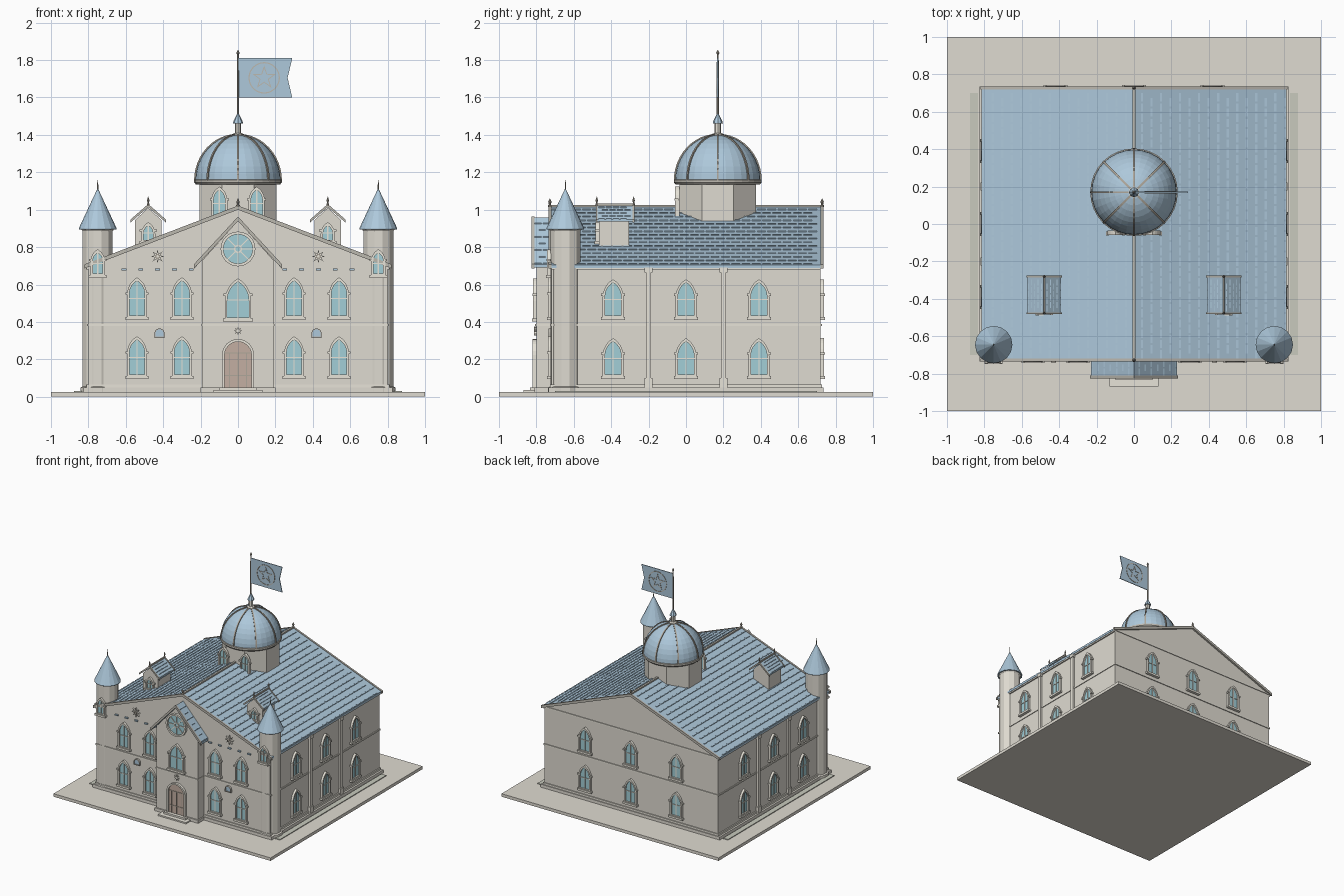
import bpy, math
from math import sin, cos, pi, radians
from mathutils import Matrix, Vector

if "Cube" in bpy.data.objects:
    bpy.data.objects.remove(bpy.data.objects["Cube"])

COL = dict(stone=(.74, .71, .64), trim=(.80, .77, .69), roof=(.42, .58, .71), glass=(.36, .62, .68),
           wood=(.55, .43, .36), metal=(.42, .38, .32), edge=(.50, .48, .43), grass=(.58, .59, .51))
MAT = {}
for k, c in COL.items():
    MAT[k] = bpy.data.materials.new(k)
    MAT[k].diffuse_color = (*c, 1)
I = Matrix.Identity(4)

def mesh(name, verts, faces, mat, M=I):
    me = bpy.data.meshes.new(name)
    me.from_pydata([M @ Vector(v) for v in verts], [], faces)
    me.materials.append(MAT[mat])
    ob = bpy.data.objects.new(name, me)
    bpy.context.collection.objects.link(ob)
    return ob

def prism(name, prof, y0, y1, mat, M=I):
    """Extrude an xz profile along y."""
    n = len(prof)
    v = [(x, y, z) for y in (y0, y1) for x, z in prof]
    f = [tuple(range(n)), tuple(range(2 * n - 1, n - 1, -1))]
    f += [(i, i + n, (i + 1) % n + n, (i + 1) % n) for i in range(n)]
    return mesh(name, v, f, mat, M)

def ring(name, outer, inner, y0, y1, mat, M=I):
    """Closed frame between two xz outlines with equal point counts."""
    n = len(outer)
    v = [(x, y, z) for p, y in ((outer, y0), (inner, y0), (inner, y1), (outer, y1)) for x, z in p]
    f = [(a * n + i, a * n + (i + 1) % n, (a + 1) % 4 * n + (i + 1) % n, (a + 1) % 4 * n + i)
         for a in range(4) for i in range(n)]
    return mesh(name, v, f, mat, M)

def box(name, x0, x1, y0, y1, z0, z1, mat, M=I):
    return prism(name, [(x0, z0), (x1, z0), (x1, z1), (x0, z1)], y0, y1, mat, M)

def revolve(name, prof, n, mat, x=0, y=0, turn=0.0, smooth=False):
    """Turn an rz profile round a vertical axis."""
    v = [(x + r * cos(turn + 2 * pi * i / n), y + r * sin(turn + 2 * pi * i / n), z) for r, z in prof for i in range(n)]
    f = [(k * n + i, k * n + (i + 1) % n, (k + 1) * n + (i + 1) % n, (k + 1) * n + i)
         for k in range(len(prof) - 1) for i in range(n)]
    f += [tuple(range(n - 1, -1, -1)), tuple(range(len(v) - n, len(v)))]
    ob = mesh(name, v, f, mat)
    if smooth:
        for p in ob.data.polygons:
            p.use_smooth = len(p.vertices) == 4
    return ob

def at(x, y, z, deg=0):
    return Matrix.Translation((x, y, z)) @ Matrix.Rotation(radians(deg), 4, 'Z')

def arch(w, h, pointed=True, lift=0.0):
    a, r = w / 2, (w if pointed else w / 2)
    top = r * sin(pi / 3) if pointed else a
    end, c = (pi / 3, -a) if pointed else (pi / 2, 0)
    right = [(c + r * cos(end * i / 6), h - top + r * sin(end * i / 6) + lift) for i in range(7)]
    right = [(a, lift)] + right
    return right + [(-x, z) for x, z in right[-2::-1]]

def circle(r, n=24):
    return [(r * cos(2 * pi * i / n), r * sin(2 * pi * i / n)) for i in range(n)]

def star(n, R, r):
    return [((R, r)[i % 2] * sin(pi * i / n), (R, r)[i % 2] * cos(pi * i / n)) for i in range(2 * n)]

def window(name, M, w, h, sill=True):
    ring(name + "_frame", arch(w + .026, h + .018), arch(w, h - .008, lift=.008), -.018, .004, 'trim', M)
    prism(name + "_glass", arch(w + .004, h), -.006, .004, 'glass', M)
    box(name + "_mullion", -.003, .003, -.012, 0, 0, h, 'trim', M)
    box(name + "_bar", -w / 2, w / 2, -.011, 0, h * .5, h * .5 + .005, 'trim', M)
    if sill:
        box(name + "_sill", -w / 2 - .022, w / 2 + .022, -.024, .004, -.014, .002, 'trim', M)
        for s in (-1, 1):
            box(name + "_label_stop", s * (w / 2 + .013) - .008, s * (w / 2 + .013) + .008, -.022, 0,
                h * .62, h * .62 + .012, 'trim', M)

def chevron(half, ze, zr, t):
    return [(-half, ze), (0, zr), (half, ze), (half, ze - t), (0, zr - t), (-half, ze - t)]

def tiled_roof(name, half, ze, zr, t, y0, y1, rows, tile, M=I):
    """Gable roof slab with staggered raised tiles."""
    prism(name, chevron(half, ze, zr, t), y0, y1, 'roof', M)
    v, f = [], []
    for s in (-1, 1):
        for k in range(rows):
            a, b = (k + .72) / rows, (k + .95) / rows
            y = y0 + .006 + (k % 2) * tile * .5
            while y + tile * .85 < y1:
                for yy in (y, y + tile * .8):
                    for q, d in ((a, -.004), (b, -.004), (b, .005), (a, .002)):
                        v.append(M @ Vector((s * half * q, yy, zr + (ze - zr) * q + d)))
                o = len(v) - 8
                f += [tuple(o + i for i in q) for q in
                      ((0, 1, 2, 3), (7, 6, 5, 4), (0, 4, 5, 1), (1, 5, 6, 2), (2, 6, 7, 3), (3, 7, 4, 0))]
                y += tile
    mesh(name + "_tiles", v, f, 'roof')

def finial(name, x, y, z, h, r=.007):
    revolve(name, [(r * 1.5, z), (r * 1.5, z + h * .2), (r * .7, z + h * .3), (r * 1.3, z + h * .6), (.001, z + h)],
            8, 'metal', x, y)

# ground slab, grass strips, steps
box("ground_slab", -1, 1, -1, 1, 0, .025, 'stone')
for s in (-1, 1):
    box("side_strip", s * .855 - .022, s * .855 + .022, -.7, .7, .02, .031, 'grass')
box("lower_step", -.13, .13, -.87, -.78, .02, .036, 'trim')
box("upper_step", -.10, .10, -.835, -.78, .02, .050, 'trim')

# main hall, plinth and string courses
prism("main_hall", [(-.8, .02), (.8, .02), (.8, .695), (0, 1.0), (-.8, .695)], -.72, .72, 'stone')
box("plinth", -.825, .825, -.735, .735, .02, .05, 'stone')
box("plinth_moulding", -.81, .81, -.728, .728, .05, .066, 'trim')
box("string_course", -.806, .806, -.727, .727, .378, .390, 'trim')
box("back_eaves_course", -.8, .8, .71, .726, .69, .702, 'trim')
tiled_roof("main_roof", .815, .705, 1.018, .016, -.725, .725, 16, .055)
for y in (-.735, .72):
    prism("gable_edging", chevron(.82, .708, 1.022, .022), y, y + .015, 'edge')
box("roof_ridge", -.008, .008, -.73, .73, 1.008, 1.026, 'edge')
for y in (-.728, .728):
    finial("ridge_finial", 0, y, 1.015, .045)

# side pilasters and eaves
for s in (-1, 1):
    M = at(s * .8, 0, 0, 90 * s)
    for u in (-.2, .2):
        box("pilaster", u - .014, u + .014, -.016, .01, .05, .69, 'trim', M)
        for z0, z1 in ((.05, .10), (.665, .692)):
            box("pilaster_block", u - .022, u + .022, -.022, .01, z0, z1, 'trim', M)
    box("eaves_moulding", -.72, .72, -.01, .01, .68, .697, 'trim', M)

# windows on all walls
for z in (.11, .425):
    for x in (-.54, -.3, .3, .54):
        window("front_window", at(x, -.72, z), .08, .195)
    for u in (-.39, 0, .39):
        window("right_window", at(.8, u, z, 90), .085, .185)
        window("left_window", at(-.8, u, z, -90), .085, .185)
    for x in (-.42, 0, .42):
        window("back_window", at(x, .72, z, 180), .085, .185)

# front porch bay
prism("porch", [(-.19, .02), (.19, .02), (.19, .73), (0, .94), (-.19, .73)], -.8, -.7, 'stone')
box("porch_plinth", -.2, .2, -.81, -.7, .02, .05, 'stone')
tiled_roof("porch_roof", .23, .708, .958, .018, -.815, -.715, 7, .045)
prism("porch_edging", chevron(.234, .71, .963, .024), -.825, -.81, 'edge')
window("porch_window", at(0, -.8, .415), .115, .2)
box("porch_string", -.194, .194, -.807, -.7, .378, .388, 'trim')

# round window
M = at(0, -.8, .79)
ring("round_window_frame", circle(.093), circle(.078), -.02, .004, 'trim', M)
prism("round_window_glass", circle(.08), -.006, .004, 'glass', M)
ring("round_window_hub", circle(.022, 16), circle(.014, 16), -.014, 0, 'trim', M)
for k in range(8):
    box("round_window_spoke", .018, .08, -.012, 0, -.003, .003, 'trim', M @ Matrix.Rotation(k * pi / 4, 4, 'Y'))

# door
M = at(0, -.8, .05)
ring("door_frame", arch(.172, .258, False), arch(.144, .244, False), -.02, .004, 'trim', M)
prism("door", arch(.146, .245, False), -.008, .004, 'wood', M)
for x in (-.045, 0, .045):
    box("door_groove", x - .002, x + .002, -.011, 0, 0, .18, 'metal', M)
for z in (.06, .18):
    box("door_band", -.072, .072, -.011, 0, z, z + .006, 'metal', M)

# front ornaments
prism("door_star", star(8, .024, .010), -.012, .004, 'trim', at(0, -.8, .352))
for s in (-1, 1):
    prism("wall_star", star(8, .038, .014), -.014, .004, 'trim', at(s * .43, -.72, .75))
    ring("wall_star_boss", circle(.013, 12), circle(.007, 12), -.02, 0, 'metal', at(s * .43, -.72, .75))
    ring("niche_frame", arch(.054, .05, False), arch(.042, .039, False, .006), -.016, .004, 'edge', at(s * .42, -.72, .315))
    prism("niche", arch(.044, .045, False), -.01, .004, 'roof', at(s * .42, -.72, .315))
    for k in range(5):
        x = s * (.25 + .09 * k)
        box("frieze_block", x - .013, x + .013, -.732, -.715, .675, .685, 'roof')

# corner towers
for s in (-1, 1):
    x, y = s * .75, -.645
    revolve("tower", [(.095, .02), (.095, .05), (.083, .056), (.083, .885), (.09, .895), (.09, .902)], 12, 'stone', x, y, pi / 12)
    revolve("tower_roof", [(.1, .895), (.1, .903), (.003, 1.11)], 16, 'roof', x, y)
    revolve("tower_spike", [(.006, 1.09), (.004, 1.10), (.002, 1.16)], 6, 'metal', x, y)
    window("tower_window", at(x, y - .080, .65), .052, .12)

# dormers
for s in (-1, 1):
    x = s * .48
    prism("dormer", [(x - .07, .75), (x + .07, .75), (x + .07, .945), (x, 1.01), (x - .07, .945)], -.465, -.305, 'stone')
    tiled_roof("dormer_roof", .09, .948, 1.025, .012, -.475, -.28, 5, .04, at(x, 0, 0))
    for y in (-.482, -.285):
        prism("dormer_edging", chevron(.094, .948, 1.030, .016), y, y + .01, 'edge', at(x, 0, 0))
        finial("dormer_finial", x, y + .005, 1.02, .05, .005)
    box("dormer_ridge", x - .005, x + .005, -.48, -.28, 1.02, 1.032, 'edge')
    window("dormer_window", at(x, -.465, .83), .05, .085)

# drum and dome
C = .17
revolve("drum", [(.222, .85), (.222, 1.15)], 8, 'stone', 0, C, pi / 8)
revolve("dome_cornice", [(.225, 1.135), (.234, 1.145), (.234, 1.16), (.22, 1.165)], 32, 'edge', 0, C)
revolve("dome", [(.228 * cos(a * pi / 20), 1.155 + .245 * sin(a * pi / 20)) for a in range(10)] + [(.002, 1.4)], 32, 'roof', 0, C)
rib = lambda r, h: [(r * cos(a * pi / 24), 1.155 + h * sin(a * pi / 24)) for a in range(13)]
for k in range(8):
    prism("dome_rib", rib(.235, .251) + rib(.222, .238)[::-1], -.005, .005, 'metal', at(0, C, 0, 45 * k))
for s in (-1, 1):
    window("drum_window", at(s * .1, C - .21, .955), .06, .15)

# lantern, pole and flag
revolve("lantern", [(.03, 1.395), (.03, 1.405), (.017, 1.41), (.017, 1.465)], 8, 'trim', 0, C)
revolve("lantern_roof", [(.027, 1.462), (.025, 1.472), (.004, 1.515)], 8, 'roof', 0, C)
revolve("flag_pole", [(.006, 1.49), (.005, 1.83), (.009, 1.838), (.001, 1.855)], 8, 'metal', 0, C)
prism("flag", [(.004, 1.6), (.29, 1.6), (.265, 1.705), (.29, 1.81), (.004, 1.81)], C - .003, C + .003, 'roof')
M = at(.14, C, 1.705)
ring("flag_ring", circle(.084, 32), circle(.078, 32), -.006, .006, 'edge', M)
ring("flag_star", star(5, .066, .026), star(5, .052, .0205), -.006, .006, 'edge', M)

for m in bpy.data.materials:
    if m.users and not m.is_grease_pencil:
        m.use_nodes = True
        m.node_tree.nodes["Principled BSDF"].inputs["Base Color"].default_value = m.diffuse_color
